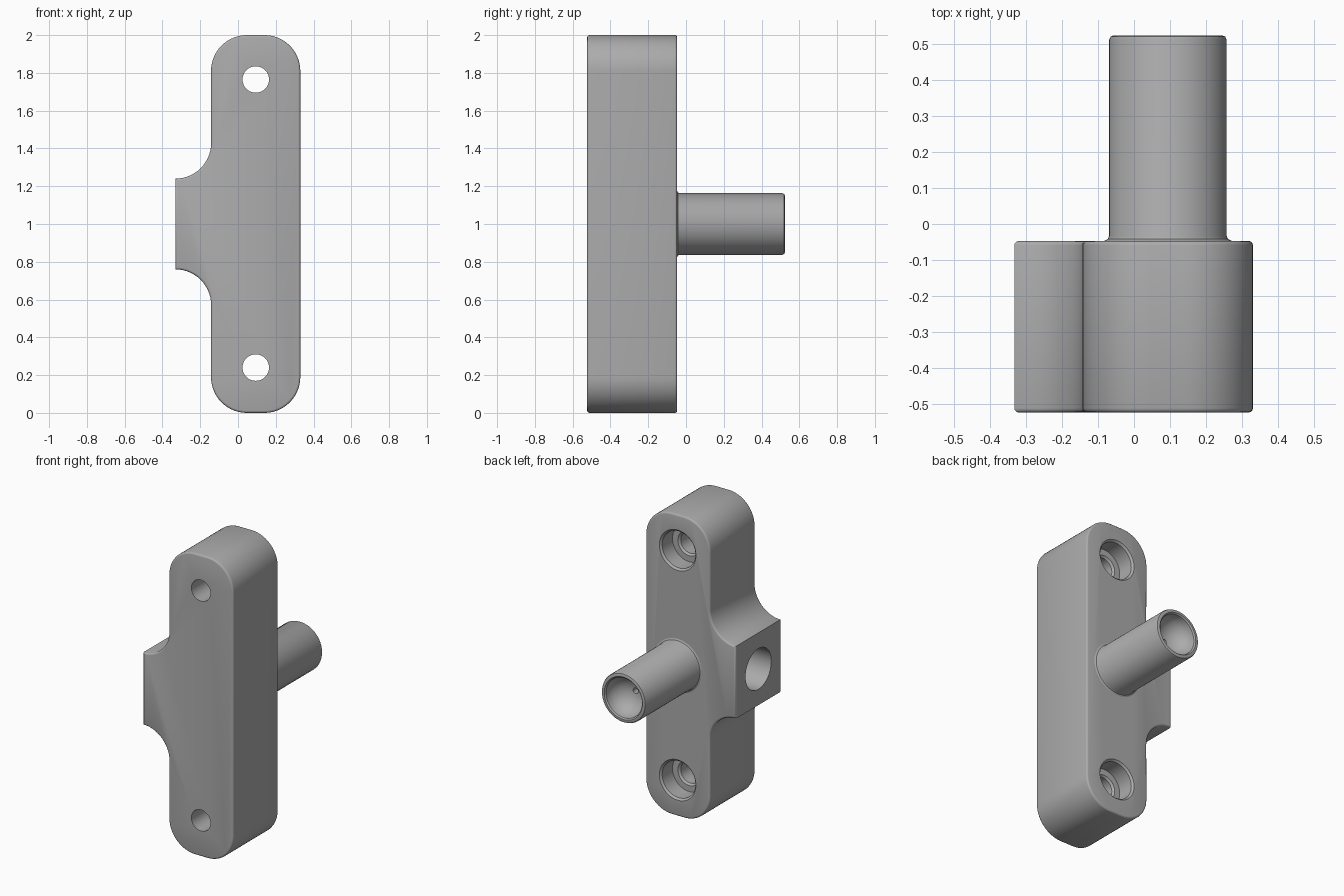
import bpy, bmesh, math
from mathutils import Matrix, Vector

cube = bpy.data.objects.get("Cube")
if cube:
    bpy.data.objects.remove(cube, do_unlink=True)

grey = bpy.data.materials.new("grey metal")
grey.use_nodes = True
colour = (0.41, 0.41, 0.41, 1)
grey.diffuse_color = colour
grey.node_tree.nodes["Principled BSDF"].inputs["Base Color"].default_value = colour

FRONT, BACK = -0.523, -0.047
LEFT, RIGHT, TAB = 0.33, -0.143, -0.332
MID = 0.094
R = 0.19
EDGE = 0.012


def finish(bm, name):
    bmesh.ops.recalc_face_normals(bm, faces=bm.faces)
    mesh = bpy.data.meshes.new(name)
    bm.to_mesh(mesh)
    bm.free()
    mesh.materials.append(grey)
    obj = bpy.data.objects.new(name, mesh)
    bpy.context.collection.objects.link(obj)
    return obj


def smooth(obj):
    bpy.ops.object.select_all(action="DESELECT")
    obj.select_set(True)
    bpy.context.view_layer.objects.active = obj
    bpy.ops.object.shade_smooth_by_angle(angle=math.radians(32))


def lathe(name, profile, origin, axis, steps=64):
    """Spin (radius, distance along axis) points; ends lie on the axis."""
    bm = bmesh.new()
    verts = [bm.verts.new((r, 0, t)) for r, t in profile]
    edges = [bm.edges.new(pair) for pair in zip(verts, verts[1:])]
    bmesh.ops.spin(bm, geom=verts + edges, cent=(0, 0, 0), axis=(0, 0, 1),
                   angle=math.tau, steps=steps)
    bmesh.ops.remove_doubles(bm, verts=bm.verts, dist=1e-5)
    turn = Vector((0, 0, 1)).rotation_difference(Vector(axis)).to_matrix().to_4x4()
    bm.transform(Matrix.Translation(origin) @ turn)
    return finish(bm, name)


def arc(cx, cz, r, start, end, steps=14):
    angles = [math.radians(start + (end - start) * i / steps) for i in range(steps + 1)]
    return [(cx + r * math.cos(a), cz + r * math.sin(a)) for a in angles]


# Body: upper half of the outline, mirrored to the lower half
upper = (arc(LEFT - R, 2 - R, R, 0, 90) + arc(RIGHT + R, 2 - R, R, 90, 180)
         + arc(TAB, 1.24 + R, R, 0, -90))
outline = upper + [(x, 2 - z) for x, z in reversed(upper)]
bm = bmesh.new()
face = bm.faces.new([bm.verts.new((x, FRONT, z)) for x, z in outline])
new = bmesh.ops.extrude_face_region(bm, geom=[face])["geom"]
bmesh.ops.translate(bm, verts=[v for v in new if isinstance(v, bmesh.types.BMVert)],
                    vec=(0, BACK - FRONT, 0))
rims = [e for e in bm.edges if abs(e.verts[0].co.y - e.verts[1].co.y) < 1e-5]
bmesh.ops.bevel(bm, geom=rims, offset=EDGE, segments=3, profile=0.5, affect="EDGES")
body = finish(bm, "mounting_body")

# Stepped screw holes, wide at the back, and the side socket in the tab
small, wide, depth = 0.07, 0.122, 0.12
length = BACK - FRONT
screw = [(0, -0.05), (wide + EDGE, -0.05), (wide + EDGE, 0), (wide, EDGE),
         (wide, depth), (small + EDGE, depth), (small, depth + EDGE),
         (small, length + 0.05), (0, length + 0.05)]
cutters = [lathe("screw_hole_cutter", screw, (MID, BACK, z), (0, -1, 0))
           for z in (0.24, 1.765)]
socket = [(0, -0.05), (0.135, -0.05), (0.135, 0.36), (0, 0.44)]
cutters.append(lathe("socket_cutter", socket, (TAB, -0.285, 1), (1, 0, 0)))
bpy.context.view_layer.objects.active = body
for cutter in cutters:
    cutter.hide_render = True
    mod = body.modifiers.new("hole", "BOOLEAN")
    mod.operation = "DIFFERENCE"
    mod.solver = "EXACT"
    mod.object = cutter
    bpy.ops.object.modifier_apply(modifier=mod.name)
    bpy.data.objects.remove(cutter, do_unlink=True)
smooth(body)

# Tube with flared foot, rounded rim, bowl-shaped mouth and a pin hole
tip, outer, bore, pin = 0.523 - BACK, 0.163, 0.132, 0.018
tube = [(0, -0.02), (outer + 0.014, -0.02), (outer + 0.014, 0),
        (outer + 0.004, 0.005), (outer, 0.014),
        (outer, tip - EDGE), (outer - 0.004, tip - 0.003), (outer - EDGE, tip),
        (bore + 0.008, tip), (bore, tip - 0.008)]
tube += [(bore * math.cos(a), tip - 0.01 - 0.12 * math.sin(a))
         for a in (math.radians(d) for d in range(12, 82, 7))]
tube += [(pin, tip - 0.129), (pin, 0.1), (0, 0.1)]
smooth(lathe("spigot_tube", tube, (MID, BACK, 1), (0, 1, 0)))
